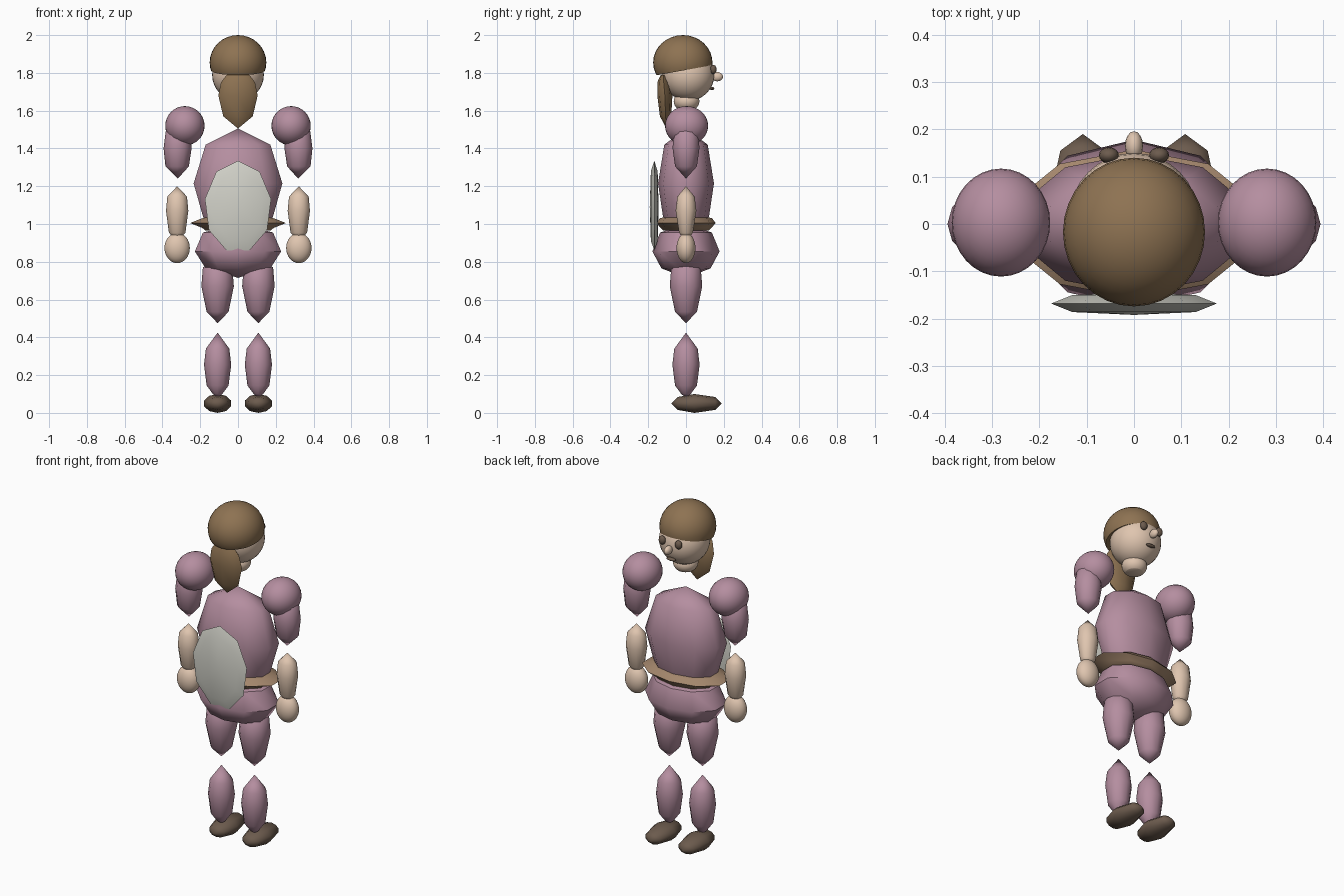
import bpy, bmesh, math
from mathutils import Vector, Matrix

if "Cube" in bpy.data.objects:
    bpy.data.objects.remove(bpy.data.objects["Cube"])


def colour(name, r, g, b):
    m = bpy.data.materials.new(name)
    m.diffuse_color = (r, g, b, 1)
    m.use_nodes = True
    m.node_tree.nodes["Principled BSDF"].inputs["Base Color"].default_value = m.diffuse_color
    return m


CLOTH = colour("mauve cloth", 0.46, 0.27, 0.35)
SKIN = colour("skin", 0.74, 0.56, 0.43)
HAIR = colour("brown hair", 0.27, 0.17, 0.085)
DARK = colour("dark leather", 0.15, 0.105, 0.075)
BELT = colour("tan leather", 0.37, 0.24, 0.15)
METAL = colour("pale metal", 0.64, 0.64, 0.58)


def finish(bm, name, mat, angle=50):
    bmesh.ops.recalc_face_normals(bm, faces=bm.faces)
    me = bpy.data.meshes.new(name)
    bm.to_mesh(me)
    bm.free()
    me.materials.append(mat)
    me.shade_smooth()
    me.set_sharp_from_angle(angle=math.radians(angle))
    ob = bpy.data.objects.new(name, me)
    bpy.context.collection.objects.link(ob)
    return ob


def ball(name, mat, centre, radii, cut=None, seg=32):
    """Stretched sphere, optionally trimmed below a plane (point, normal)."""
    bm = bmesh.new()
    bmesh.ops.create_uvsphere(bm, u_segments=seg, v_segments=seg // 2, radius=1,
                              matrix=Matrix.Translation(centre) @ Matrix.Diagonal((*radii, 1)))
    if cut:
        geom = bm.verts[:] + bm.edges[:] + bm.faces[:]
        res = bmesh.ops.bisect_plane(bm, geom=geom, plane_co=cut[0], plane_no=cut[1],
                                     clear_inner=True)
        edges = [e for e in res["geom_cut"] if isinstance(e, bmesh.types.BMEdge)]
        bmesh.ops.edgeloop_fill(bm, edges=edges)
    return finish(bm, name, mat)


def loft(name, mat, rings, n=10, axis="z", at=(0, 0)):
    """Skin rings of (height, radius a, radius b, shift a, shift b) along an axis."""
    bm = bmesh.new()
    loops = []
    for h, ra, rb, *shift in rings:
        sa, sb = shift or (0, 0)
        count = 1 if ra == 0 else n
        loop = []
        for i in range(count):
            t = 2 * math.pi * i / n
            a = at[0] + sa + ra * math.sin(t)
            b = at[1] + sb + rb * math.cos(t)
            loop.append(bm.verts.new((a, b, h) if axis == "z" else (a, h, b)))
        loops.append(loop)
    for lo, hi in zip(loops, loops[1:]):
        for i in range(n):
            j = (i + 1) % n
            quad = [lo[i % len(lo)], lo[j % len(lo)], hi[j % len(hi)], hi[i % len(hi)]]
            bm.faces.new(list(dict.fromkeys(quad)))
    for end in (loops[0], loops[-1]):
        if len(end) > 1:
            bm.faces.new(end)
    return finish(bm, name, mat)


# Head, neck and face
ball("head", SKIN, (0, 0.012, 1.79), (0.137, 0.138, 0.138))
ball("neck", SKIN, (0, 0.003, 1.65), (0.068, 0.068, 0.055), ((0, 0, 1.61), (0, 0, 1)))
ball("nose", SKIN, (0, 0.165, 1.78), (0.019, 0.031, 0.025), seg=16)
ball("mouth", DARK, (0, 0.138, 1.717), (0.03, 0.012, 0.009), seg=16)

# Hair cap with a slanted lower edge, and the ponytail
ball("hair_cap", HAIR, (0, -0.017, 1.855), (0.15, 0.157, 0.145),
     ((0, -0.02, 1.812), (0, -0.18, 1)))
loft("ponytail", HAIR, [(1.505, 0, 0, 0, -0.103), (1.57, 0.078, 0.03, 0, -0.108),
                        (1.68, 0.104, 0.04, 0, -0.112), (1.75, 0.09, 0.034, 0, -0.118),
                        (1.79, 0.06, 0.014, 0, -0.12)], n=8)

# Torso, belt and hips
loft("torso", CLOTH, [(0.98, 0.16, 0.10), (1.04, 0.195, 0.122), (1.215, 0.247, 0.148),
                      (1.42, 0.18, 0.115), (1.505, 0, 0)])
loft("belt", BELT, [(0.965, 0.18, 0.12), (0.98, 0.20, 0.135), (1.005, 0.267, 0.157),
                    (1.03, 0.20, 0.138), (1.035, 0.18, 0.12)])
loft("hips", CLOTH, [(0.715, 0, 0), (0.765, 0.18, 0.13), (0.855, 0.24, 0.178),
                     (0.955, 0.195, 0.137), (1.0, 0, 0)])

# Faceted disc shield
loft("shield", METAL, [(-0.192, 0, 0), (-0.186, 0.132, 0.19), (-0.168, 0.178, 0.245),
                       (-0.15, 0.132, 0.19), (-0.145, 0, 0)],
     n=9, axis="y", at=(0, 1.09))

# Limbs, eyes and feet on both sides
for side, s in (("left", -1), ("right", 1)):
    ball(side + "_eye", DARK, (s * 0.053, 0.145, 1.818), (0.021, 0.017, 0.025), seg=16)
    ball(side + "_shoulder", CLOTH, (s * 0.281, 0.003, 1.52), (0.104, 0.114, 0.104))
    loft(side + "_upper_arm", CLOTH,
         [(1.24, 0, 0, -s * 0.003, 0), (1.305, 0.062, 0.058), (1.40, 0.074, 0.071, -s * 0.002, 0),
          (1.49, 0.066, 0.066, -s * 0.005, 0), (1.55, 0, 0, -s * 0.01, 0)],
         n=12, at=(s * 0.322, 0))
    loft(side + "_forearm", SKIN,
         [(0.90, 0, 0), (0.955, 0.044, 0.037), (1.07, 0.059, 0.055),
          (1.145, 0.052, 0.046), (1.20, 0, 0)], n=12, at=(s * 0.322, 0))
    ball(side + "_hand", SKIN, (s * 0.322, 0, 0.873), (0.067, 0.05, 0.08))
    loft(side + "_thigh", CLOTH,
         [(0.475, 0, 0), (0.535, 0.058, 0.058), (0.67, 0.086, 0.086),
          (0.77, 0.078, 0.078), (0.83, 0, 0)], n=12, at=(s * 0.108, 0))
    loft(side + "_shin", CLOTH,
         [(0.08, 0, 0), (0.10, 0.025, 0.025), (0.145, 0.058, 0.058), (0.255, 0.072, 0.072),
          (0.34, 0.062, 0.062), (0.425, 0, 0)], n=12, at=(s * 0.108, 0))
    loft(side + "_shoe", DARK,
         [(-0.077, 0, 0), (-0.045, 0.05, 0.034), (0.045, 0.075, 0.05),
          (0.155, 0.05, 0.034), (0.19, 0, 0)], n=10, axis="y", at=(s * 0.108, 0.055))

# Rest the soles on the ground
lift = -min(v.co.z for o in bpy.data.objects for v in o.data.vertices)
for o in bpy.data.objects:
    if o.name.endswith("_shoe"):
        o.data.transform(Matrix.Translation((0, 0, lift)))
